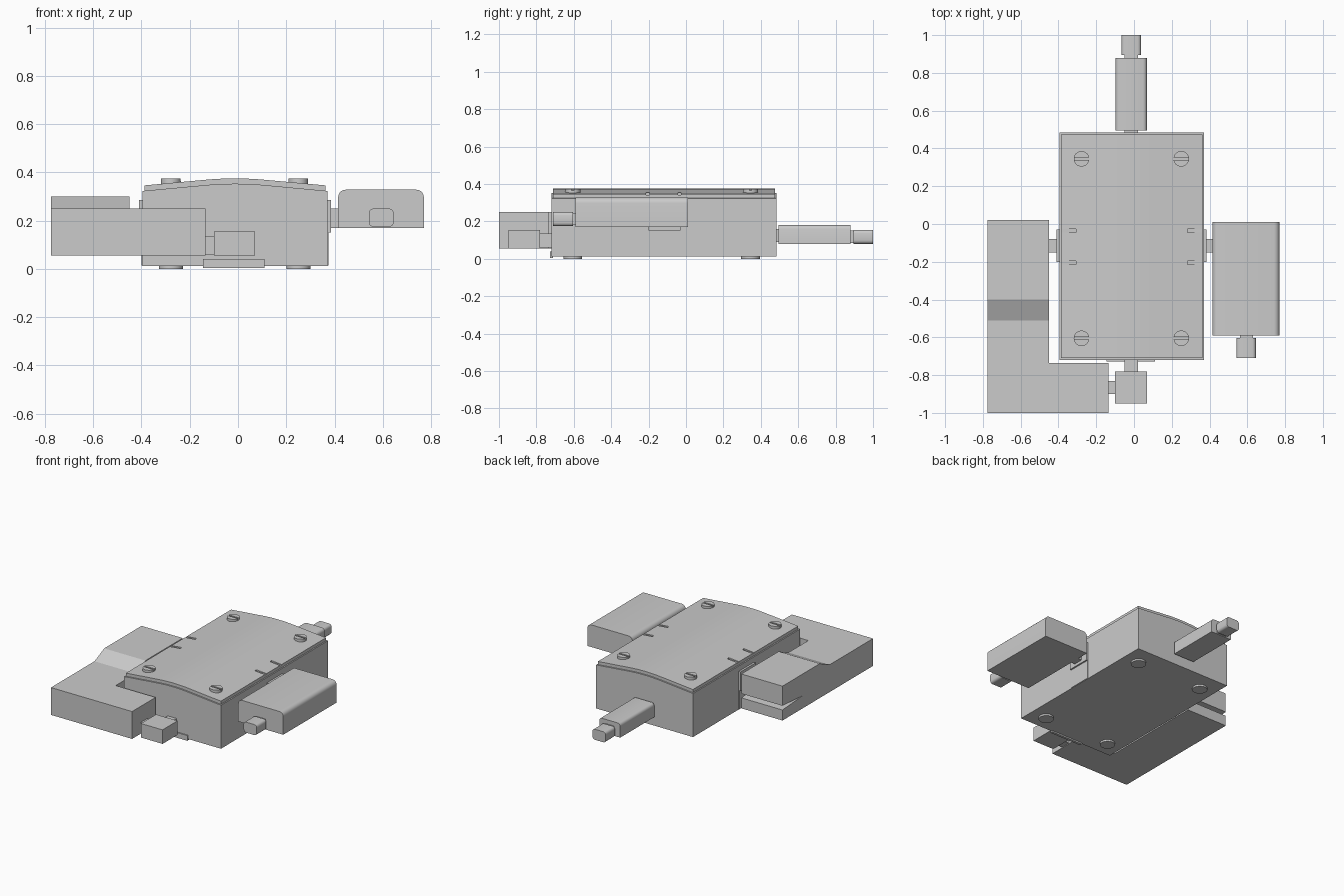
import bpy, bmesh, math
from mathutils import Vector

default = bpy.data.objects.get("Cube")
if default:
    bpy.data.objects.remove(default, do_unlink=True)

grey = bpy.data.materials.new("light_grey")
grey.use_nodes = True
grey.diffuse_color = (0.6, 0.6, 0.6, 1)
grey.node_tree.nodes["Principled BSDF"].inputs["Base Color"].default_value = (0.6, 0.6, 0.6, 1)


def finish(name, bm):
    bmesh.ops.recalc_face_normals(bm, faces=bm.faces)
    mesh = bpy.data.meshes.new(name)
    bm.to_mesh(mesh)
    bm.free()
    mesh.materials.append(grey)
    obj = bpy.data.objects.new(name, mesh)
    bpy.context.collection.objects.link(obj)
    return obj


def prism(name, outline, axis, lo, hi):
    """Extrude an outline along x (points are y, z) or along y (points are x, z)."""
    bm = bmesh.new()
    def place(p, d):
        return (d, p[0], p[1]) if axis == "x" else (p[0], d, p[1])
    face = bm.faces.new([bm.verts.new(place(p, lo)) for p in outline])
    out = bmesh.ops.extrude_face_region(bm, geom=[face])
    shift = Vector((hi - lo, 0, 0)) if axis == "x" else Vector((0, hi - lo, 0))
    bmesh.ops.translate(bm, vec=shift, verts=[v for v in out["geom"] if isinstance(v, bmesh.types.BMVert)])
    return finish(name, bm)


def box(name, x0, x1, y0, y1, z0, z1):
    return prism(name, [(x0, z0), (x1, z0), (x1, z1), (x0, z1)], "y", y0, y1)


def rounded(name, x0, x1, y0, y1, z0, z1, r, bottom=False, steps=3):
    """Block along y with rounded top corners, and bottom corners if wanted."""
    pts = [] if bottom else [(x0, z0), (x1, z0)]
    corners = [(x1 - r, z1 - r, 0), (x0 + r, z1 - r, 90)]
    if bottom:
        corners += [(x0 + r, z0 + r, 180), (x1 - r, z0 + r, 270)]
    for cx, cz, start in corners:
        for i in range(steps + 1):
            a = math.radians(start + 90 * i / steps)
            pts.append((cx + r * math.cos(a), cz + r * math.sin(a)))
    return prism(name, pts, "y", y0, y1)


def cylinder(name, x, y, z0, z1, r):
    bm = bmesh.new()
    bmesh.ops.create_cone(bm, cap_ends=True, segments=32, radius1=r, radius2=r, depth=z1 - z0)
    bmesh.ops.translate(bm, vec=(x, y, (z0 + z1) / 2), verts=bm.verts)
    return finish(name, bm)


def smooth(obj):
    bpy.ops.object.select_all(action="DESELECT")
    obj.select_set(True)
    bpy.context.view_layer.objects.active = obj
    bpy.ops.object.shade_smooth_by_angle(angle=math.radians(35))


def cut(obj, cutter):
    mod = obj.modifiers.new("cut", "BOOLEAN")
    mod.operation, mod.solver, mod.object = "DIFFERENCE", "EXACT", cutter
    bpy.context.view_layer.objects.active = obj
    bpy.ops.object.modifier_apply(modifier=mod.name)
    bpy.data.objects.remove(cutter, do_unlink=True)


# Central housing with a gently arched top
LEFT, RIGHT, MID = -0.395, 0.37, -0.012


def arch(x0, x1, edge, crown, n=16):
    """Straight slopes that blend into a soft ridge."""
    half, soft = (x1 - x0) / 2, 0.12
    peak = half - soft / 2
    pts = []
    for i in range(n + 1):
        x = x1 - (x1 - x0) * i / n
        d = abs(x - (x0 + x1) / 2)
        drop = d * d / (2 * soft) if d < soft else d - soft / 2
        pts.append((x, crown - (crown - edge) * drop / peak))
    return pts


smooth(prism("housing", [(LEFT, 0.013), (RIGHT, 0.013)] + arch(LEFT, RIGHT, 0.323, 0.353), "y", -0.72, 0.485))

# Arched lid, with slits along both long edges
lid_top = arch(LEFT + 0.008, RIGHT - 0.008, 0.346, 0.375)
lid_under = arch(LEFT + 0.008, RIGHT - 0.008, 0.318, 0.348)
lid = prism("lid", lid_top + lid_under[::-1], "y", -0.71, 0.475)
for side in (-1, 1):
    for y in (-0.205, -0.035):
        x = MID + side * 0.345
        cut(lid, box("slit_cutter", x - 0.05, x + 0.05, y - 0.009, y + 0.009, 0.342, 0.4))
smooth(lid)

# Slotted screws on the lid and round feet below
for x in (-0.278, 0.25):
    for y in (-0.605, 0.345):
        screw = cylinder("lid_screw", x, y, 0.33, 0.374, 0.041)
        cut(screw, box("slot_cutter", x - 0.06, x + 0.06, y - 0.006, y + 0.006, 0.364, 0.4))
        smooth(screw)
        smooth(cylinder("foot", x, y, 0, 0.02, 0.05))

# Side sockets and front socket
for name, a, b in (("right_socket", RIGHT, RIGHT + 0.015), ("left_socket", LEFT - 0.015, LEFT)):
    box(name, a, b, -0.2, -0.03, 0.15, 0.285)
for name, a, b in (("right_lower_panel", RIGHT, RIGHT + 0.004), ("left_lower_panel", LEFT - 0.004, LEFT)):
    box(name, a, b, -0.2, -0.03, 0.015, 0.15)
box("front_socket", -0.145, 0.11, -0.728, -0.71, 0.003, 0.04)

# L-shaped side module: stepped, with a tapering slot at the back
leg = [(-1, 0.055), (0.02, 0.055), (0.02, 0.13), (-0.2, 0.145), (0.02, 0.16),
       (0.02, 0.3), (-0.4, 0.3), (-0.51, 0.25), (-1, 0.25)]
prism("side_module_leg", leg, "x", -0.775, -0.45)
box("side_module_arm", -0.45, -0.135, -1, -0.735, 0.055, 0.25)
box("side_module_link", -0.45, LEFT, -0.15, -0.08, 0.17, 0.25)

# Front coupling block and its two links
box("front_coupling", -0.1, 0.07, -0.95, -0.78, 0.055, 0.155)
box("front_link", -0.05, 0.02, -0.78, -0.72, 0.06, 0.135)
box("arm_link", -0.135, -0.1, -0.9, -0.83, 0.06, 0.135)

# Opposite side block with rounded top edges, and its nozzle
smooth(rounded("side_block", 0.415, 0.77, -0.59, 0.01, 0.17, 0.328, 0.03, steps=5))
box("side_block_link", RIGHT, 0.415, -0.15, -0.08, 0.17, 0.25)
box("side_nozzle_neck", 0.56, 0.63, -0.605, -0.59, 0.18, 0.245)
smooth(rounded("side_nozzle", 0.542, 0.645, -0.71, -0.603, 0.175, 0.25, 0.018, True))

# Rear arm with its nozzle
smooth(rounded("rear_arm", -0.097, 0.068, 0.495, 0.88, 0.08, 0.18, 0.02))
box("rear_arm_link", -0.05, 0.02, 0.48, 0.5, 0.09, 0.16)
box("rear_nozzle_neck", -0.05, 0.02, 0.88, 0.9, 0.085, 0.15)
smooth(rounded("rear_nozzle", -0.066, 0.037, 0.895, 1, 0.08, 0.155, 0.018, True))
